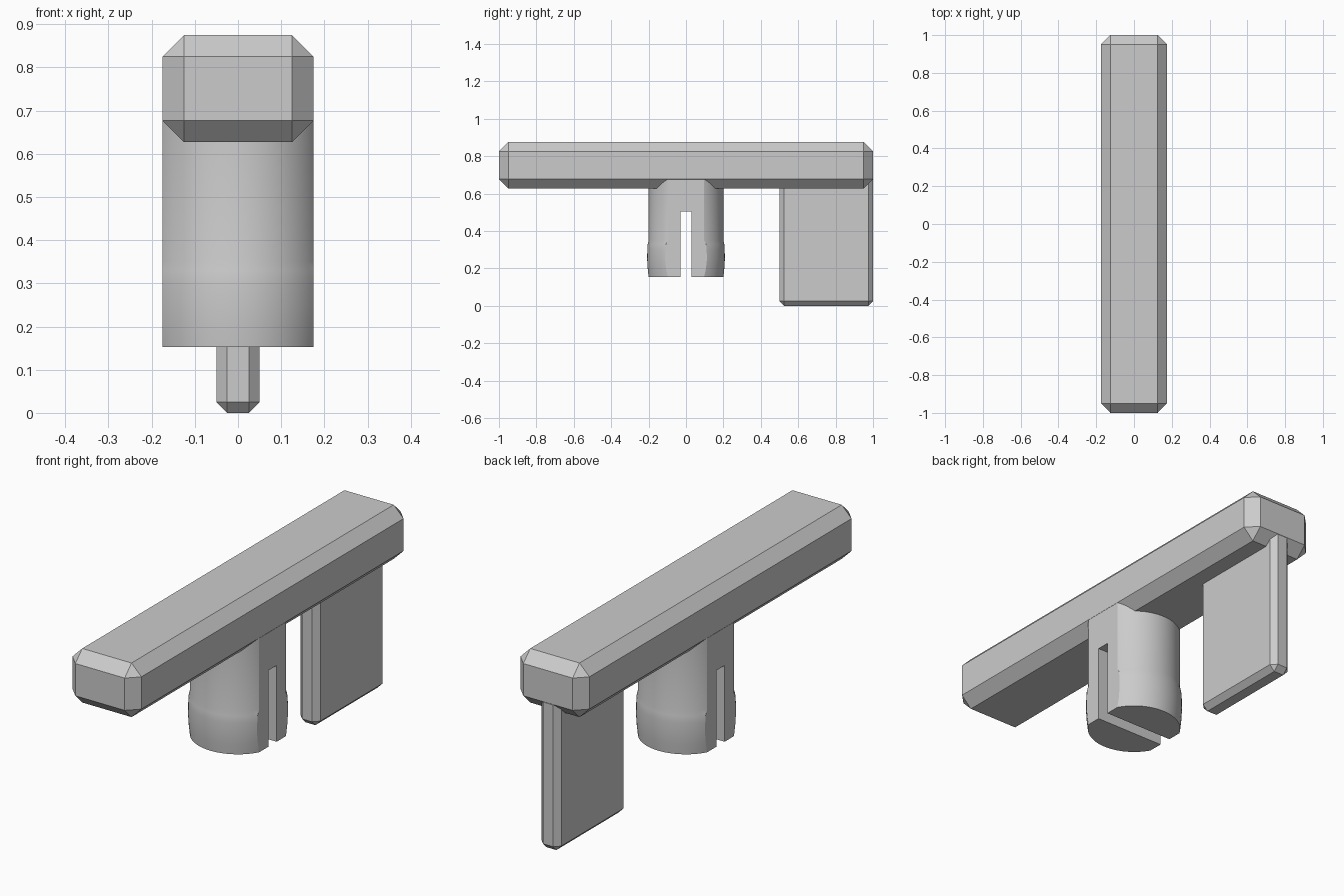
import bpy
import bmesh
import math

if "Cube" in bpy.data.objects:
    bpy.data.objects.remove(bpy.data.objects["Cube"], do_unlink=True)

GREY = (0.6, 0.6, 0.6, 1.0)
grey = bpy.data.materials.new("plain grey")
grey.use_nodes = True
grey.diffuse_color = GREY
grey.node_tree.nodes["Principled BSDF"].inputs["Base Color"].default_value = GREY


def add_object(name, bm):
    bmesh.ops.recalc_face_normals(bm, faces=bm.faces)
    mesh = bpy.data.meshes.new(name)
    bm.to_mesh(mesh)
    bm.free()
    obj = bpy.data.objects.new(name, mesh)
    mesh.materials.append(grey)
    bpy.context.collection.objects.link(obj)
    return obj


def box(name, low, high, chamfer=0.0):
    """Box between two corners, with flat chamfers on every edge."""
    bm = bmesh.new()
    bmesh.ops.create_cube(bm, size=1)
    for v in bm.verts:
        v.co = [(a + b) / 2 + c * (b - a) for a, b, c in zip(low, high, v.co)]
    if chamfer:
        bmesh.ops.bevel(bm, geom=bm.edges[:], offset=chamfer, segments=1,
                        affect='EDGES', profile=0.5)
    return add_object(name, bm)


def lathe(name, profile, sides=64):
    """Closed solid turned around the z axis from (radius, height) pairs."""
    bm = bmesh.new()
    angles = [math.tau * (i + 0.5) / sides for i in range(sides)]
    rings = [[bm.verts.new((r * math.cos(a), r * math.sin(a), z)) for a in angles]
             for r, z in profile]
    for lower, upper in zip(rings, rings[1:]):
        for i in range(sides):
            j = (i + 1) % sides
            bm.faces.new((lower[i], lower[j], upper[j], upper[i]))
    bm.faces.new(rings[0])
    bm.faces.new(rings[-1])
    return add_object(name, bm)


def cut(obj, cutter, operation):
    mod = obj.modifiers.new("cut", 'BOOLEAN')
    mod.operation = operation
    mod.solver = 'EXACT'
    mod.object = cutter
    bpy.context.view_layer.objects.active = obj
    bpy.ops.object.modifier_apply(modifier=mod.name)
    bpy.data.objects.remove(cutter, do_unlink=True)


# Handle bar and the thin key blade below its back end
box("handle_bar", (-0.175, -1, 0.627), (0.175, 1, 0.875), 0.05)
box("key_blade", (-0.05, 0.5, 0), (0.05, 1, 0.7), 0.025)

# Round post with a slightly swollen foot, flattened on both sides
post = lathe("split_post", [(0.2, 0.153), (0.205, 0.2), (0.208, 0.25),
                            (0.207, 0.3), (0.205, 0.33), (0.2, 0.35), (0.2, 0.676)])
cut(post, box("flats_cutter", (-0.175, -0.5, 0), (0.175, 0.5, 0.9)), 'INTERSECT')

# Slot that splits the post into two prongs
cut(post, box("slot_cutter", (-0.5, -0.03, 0), (0.5, 0.03, 0.503)), 'DIFFERENCE')

bpy.ops.object.select_all(action='DESELECT')
post.select_set(True)
bpy.context.view_layer.objects.active = post
bpy.ops.object.shade_smooth_by_angle(angle=math.radians(25))
